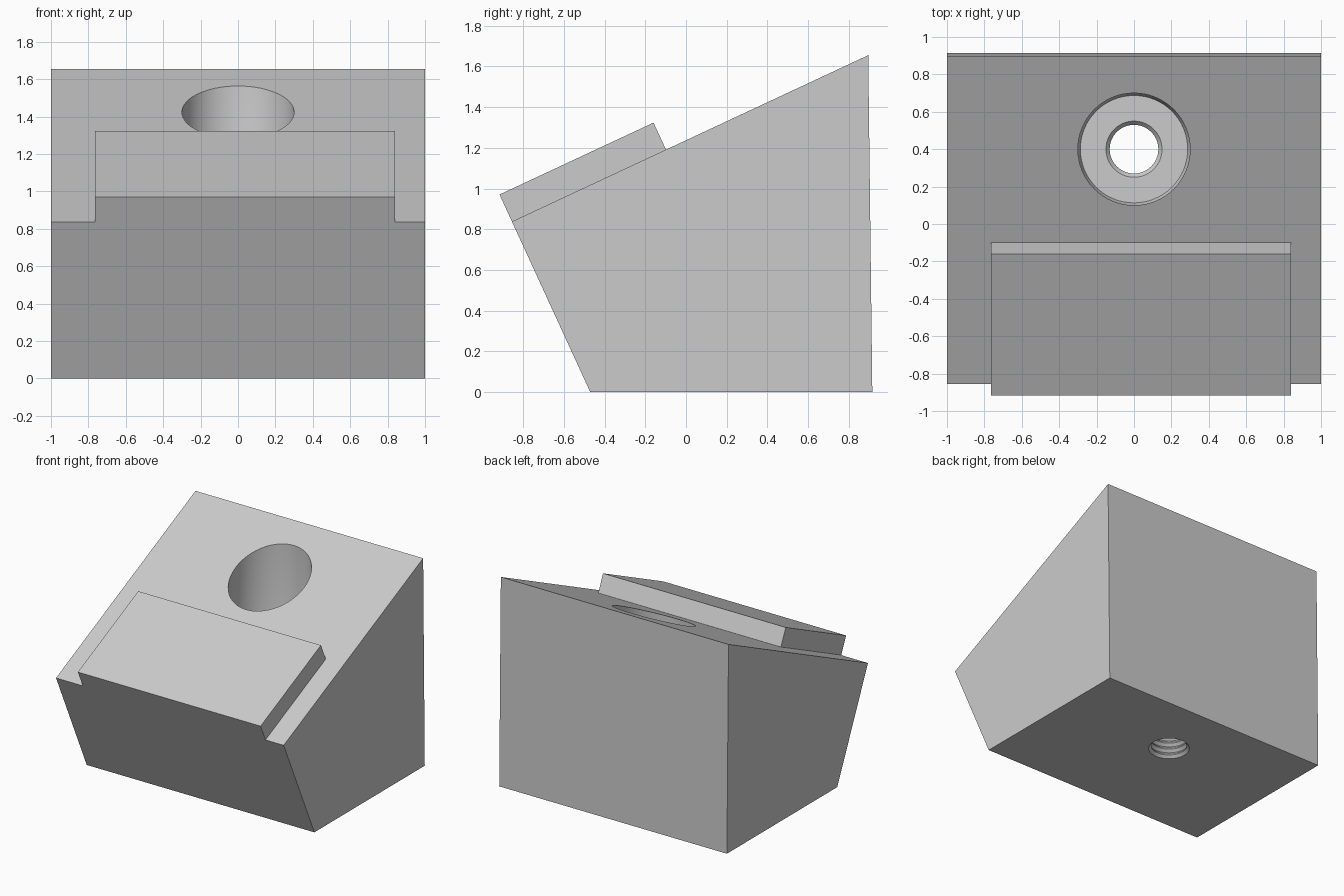
import bpy, bmesh, math
from mathutils import Vector

cube = bpy.data.objects.get("Cube")
if cube:
    bpy.data.objects.remove(cube, do_unlink=True)

grey = bpy.data.materials.new("light_grey")
grey.use_nodes = True
COLOUR = (0.6, 0.6, 0.6, 1)
grey.diffuse_color = COLOUR
grey.node_tree.nodes["Principled BSDF"].inputs["Base Color"].default_value = COLOUR


def make_object(name, bm):
    bmesh.ops.recalc_face_normals(bm, faces=bm.faces)
    mesh = bpy.data.meshes.new(name)
    bm.to_mesh(mesh)
    bm.free()
    mesh.materials.append(grey)
    obj = bpy.data.objects.new(name, mesh)
    bpy.context.collection.objects.link(obj)
    return obj


def prism(name, profile, x0, x1):
    """Extrude a (y, z) profile along x."""
    bm = bmesh.new()
    face = bm.faces.new([bm.verts.new((x0, y, z)) for y, z in profile])
    grown = bmesh.ops.extrude_face_region(bm, geom=[face])["geom"]
    verts = [v for v in grown if isinstance(v, bmesh.types.BMVert)]
    bmesh.ops.translate(bm, verts=verts, vec=(x1 - x0, 0, 0))
    return make_object(name, bm)


def lathe(name, profile, centre, sides=64):
    """Closed solid turned from (radius, z) points around a vertical axis."""
    bm = bmesh.new()
    rings = []
    for r, z in profile:
        rings.append([bm.verts.new((centre[0] + r * math.cos(math.tau * i / sides),
                                    centre[1] + r * math.sin(math.tau * i / sides), z))
                      for i in range(sides)])
    for low, high in zip(rings, rings[1:]):
        for i in range(sides):
            j = (i + 1) % sides
            bm.faces.new((low[i], low[j], high[j], high[i]))
    bm.faces.new(rings[0])
    bm.faces.new(rings[-1])
    return make_object(name, bm)


def combine(target, other, operation):
    mod = target.modifiers.new(operation.lower(), 'BOOLEAN')
    mod.operation = operation
    mod.solver = 'EXACT'
    mod.object = other
    bpy.context.view_layer.objects.active = target
    bpy.ops.object.modifier_apply(modifier=mod.name)
    bpy.data.objects.remove(other, do_unlink=True)


# Wedge body with a sloped top and a leaning front
front_foot, back_foot = Vector((-0.47, 0)), Vector((0.915, 0))
back_top, front_top = Vector((0.895, 1.655)), Vector((-0.855, 0.838))
body = prism("wedge_block", [front_foot, back_foot, back_top, front_top], -1, 1)

# Raised pad, flush with the front face and sunk into the slope
up = (front_top - front_foot).normalized()
along = (back_top - front_top).normalized()
low, high = front_top - up * 0.1, front_top + up * 0.146
pad = prism("raised_pad", [low, low + along * 0.835, high + along * 0.835, high], -0.765, 0.84)
combine(body, pad, 'UNION')

# Vertical screw hole: threaded below, wide bore above
floor, pitch, minor, major = 0.4, 0.05, 0.13, 0.15
profile = [(major, -0.1), (major, 0)]
for turn in range(round(floor / pitch)):
    z = turn * pitch
    profile += [(minor, z + pitch * 0.4), (minor, z + pitch * 0.55), (major, z + pitch)]
profile += [(0.287, floor), (0.3, floor + 0.03), (0.3, 2)]
hole = lathe("screw_hole_cutter", profile, (0, 0.4))
combine(body, hole, 'DIFFERENCE')

# Smooth the bore, keep the block edges crisp
bpy.ops.object.select_all(action='DESELECT')
body.select_set(True)
bpy.context.view_layer.objects.active = body
bpy.ops.object.shade_smooth_by_angle(angle=math.radians(25))
